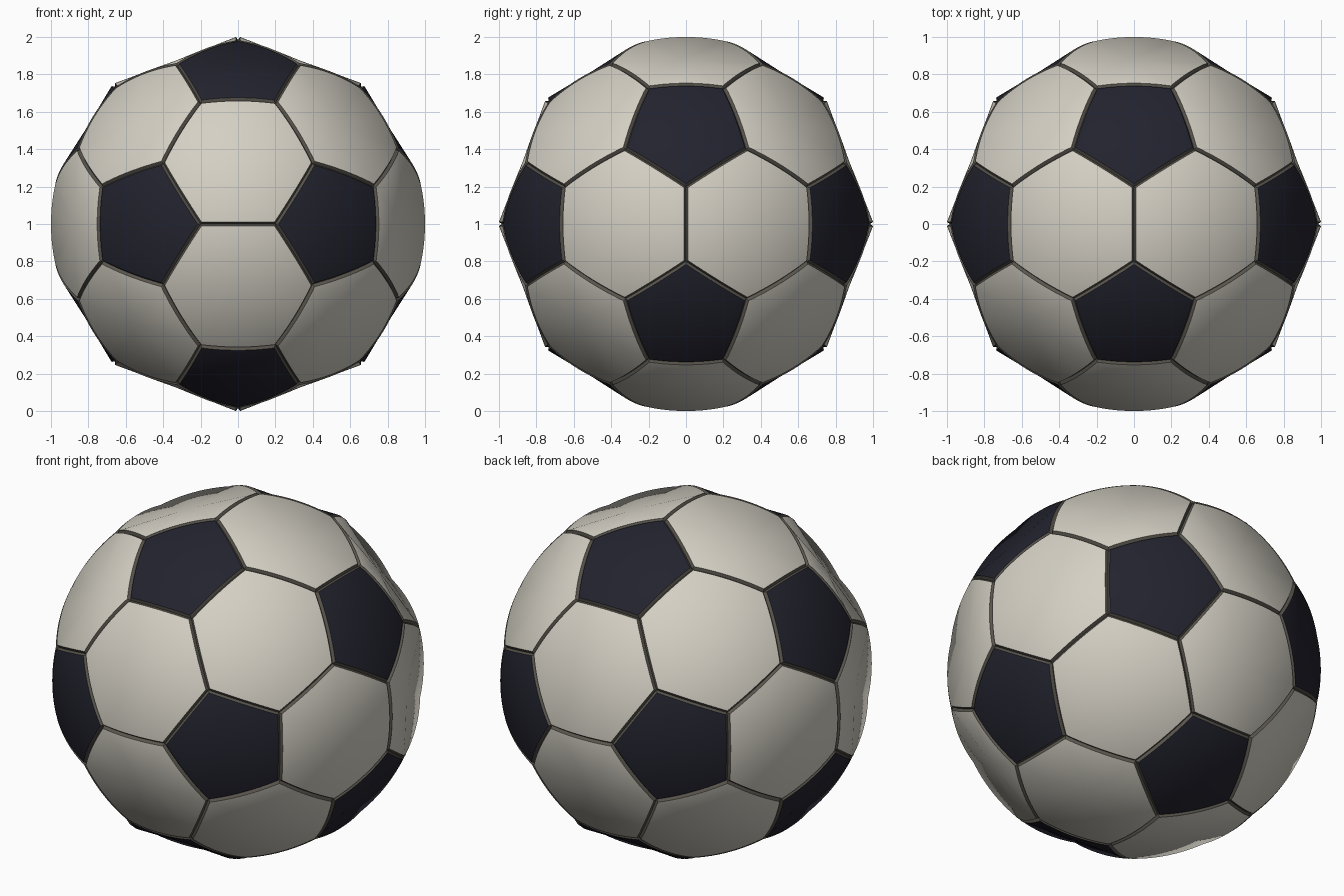
import bpy
import math
from itertools import product
from mathutils import Vector

cube = bpy.data.objects.get("Cube")
if cube:
    bpy.data.objects.remove(cube, do_unlink=True)

PHI = (1 + math.sqrt(5)) / 2
SEAM = 0.0125        # half width of a seam
GROOVE = 0.985       # radius at the bottom of a seam
STEPS = 12           # segments along each panel edge


def material(name, rgb):
    mat = bpy.data.materials.new(name)
    mat.use_nodes = True
    mat.diffuse_color = (*rgb, 1)
    bsdf = mat.node_tree.nodes["Principled BSDF"]
    bsdf.inputs["Base Color"].default_value = (*rgb, 1)
    bsdf.inputs["Roughness"].default_value = 0.6
    return mat


def signed_cycles(a, b, c):
    """All sign choices of a point, in its three cyclic axis orders."""
    points = set()
    for s in product((-1, 1), repeat=3):
        p = (a * s[0] + 0.0, b * s[1] + 0.0, c * s[2] + 0.0)
        for k in range(3):
            points.add(p[k:] + p[:k])
    return [Vector(p) for p in sorted(points)]


# Corners and face directions of a truncated icosahedron
corners = (signed_cycles(0, 1, 3 * PHI)
           + signed_cycles(1, 2 + PHI, 2 * PHI)
           + signed_cycles(PHI, 2, 2 * PHI + 1))
corners = [c / (3 * PHI) for c in corners]
pentagons = signed_cycles(0, 1, PHI)
hexagons = signed_cycles(1, 1, 1) + signed_cycles(1 / PHI, 0, PHI)


def face_loop(direction):
    """Corners of the face in this direction, counter-clockwise from outside."""
    d = direction.normalized()
    top = max(c.dot(d) for c in corners)
    ring = [c for c in corners if c.dot(d) > top - 0.001]
    u = (ring[0] - d * top).normalized()
    v = d.cross(u)
    return sorted(ring, key=lambda c: math.atan2(c.dot(v), c.dot(u)))


def arc_ring(loop, inset, radius):
    """Outline of a face, inset and bowed out onto a sphere."""
    centre = sum(loop, Vector()) / len(loop)
    apothem = ((loop[0] + loop[1]) / 2 - centre).length
    loop = [c.lerp(centre, inset / apothem) for c in loop]
    return [a.lerp(b, i / STEPS).normalized() * radius
            for a, b in zip(loop, loop[1:] + loop[:1]) for i in range(STEPS)]


def add_object(name, verts, faces, mat, rounded):
    mesh = bpy.data.meshes.new(name)
    mesh.from_pydata(verts, [], faces)
    mesh.materials.append(mat)
    if rounded:
        mesh.shade_smooth()
        mesh.normals_split_custom_set_from_vertices([v.normalized() for v in verts])
    obj = bpy.data.objects.new(name, mesh)
    obj.location.z = 1
    bpy.context.collection.objects.link(obj)


def add_panels(name, directions, mat):
    """Taut panels: a bowed rim stretched to a nearly flat middle."""
    verts, faces = [], []
    for d in directions:
        rim = arc_ring(face_loop(d), SEAM, 1)
        start, n = len(verts), len(rim)
        verts += rim + [sum(rim, Vector()) / n * 1.003]
        faces += [(start + i, start + (i + 1) % n, start + n) for i in range(n)]
    add_object(name, verts, faces, mat, True)


def add_seams(name, directions, mat):
    """Sloped strips that meet as V-shaped grooves between panels."""
    verts, faces = [], []
    for d in directions:
        loop = face_loop(d)
        low, high = arc_ring(loop, 0, GROOVE), arc_ring(loop, SEAM, 1)
        start, n = len(verts), len(low)
        verts += low + high
        for i in range(n):
            j = (i + 1) % n
            faces.append((start + i, start + j, start + n + j, start + n + i))
    add_object(name, verts, faces, mat, False)


white = material("warm_white", (0.66, 0.63, 0.555))
navy = material("dark_navy", (0.0165, 0.0165, 0.028))
grey = material("seam_grey", (0.1, 0.09, 0.074))

add_panels("white_hexagon_panels", hexagons, white)
add_panels("dark_pentagon_panels", pentagons, navy)
add_seams("seams", hexagons + pentagons, grey)
